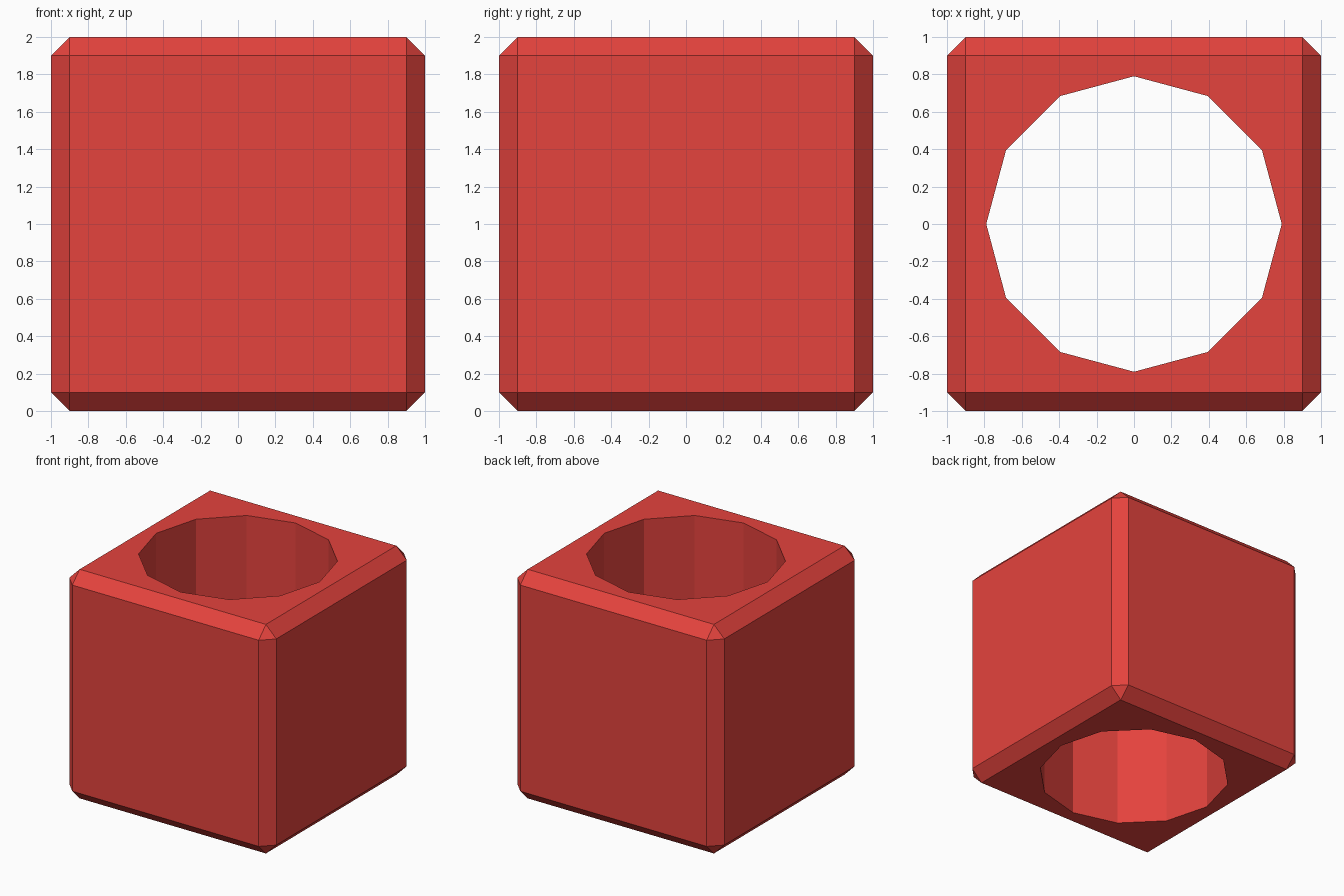
import bpy
import math

if "Cube" in bpy.data.objects:
    bpy.data.objects.remove(bpy.data.objects["Cube"])

# Single flat colour
red = bpy.data.materials.new("red")
red.diffuse_color = (0.78, 0.056, 0.047, 1)
red.use_nodes = True
red.node_tree.nodes["Principled BSDF"].inputs["Base Color"].default_value = red.diffuse_color

# Chamfered cube body
bpy.ops.mesh.primitive_cube_add(size=2, location=(0, 0, 1))
body = bpy.context.object
body.name = "chamfered_block"
body.data.materials.append(red)
bevel = body.modifiers.new("chamfer", 'BEVEL')
bevel.width = 0.1
bevel.segments = 1
bevel.limit_method = 'NONE'

# Twelve-sided cutter for the vertical through hole, corners on the axes
bpy.ops.mesh.primitive_cylinder_add(vertices=12, radius=0.79, depth=3, location=(0, 0, 1))
cutter = bpy.context.object
cutter.name = "hole_cutter"
cutter.data.materials.append(red)
cutter.hide_render = True

hole = body.modifiers.new("hole", 'BOOLEAN')
hole.operation = 'DIFFERENCE'
hole.solver = 'EXACT'
hole.object = cutter

# Apply both modifiers and drop the cutter
bpy.ops.object.select_all(action='DESELECT')
body.select_set(True)
bpy.context.view_layer.objects.active = body
for name in ("chamfer", "hole"):
    bpy.ops.object.modifier_apply(modifier=name)
bpy.data.objects.remove(cutter)
